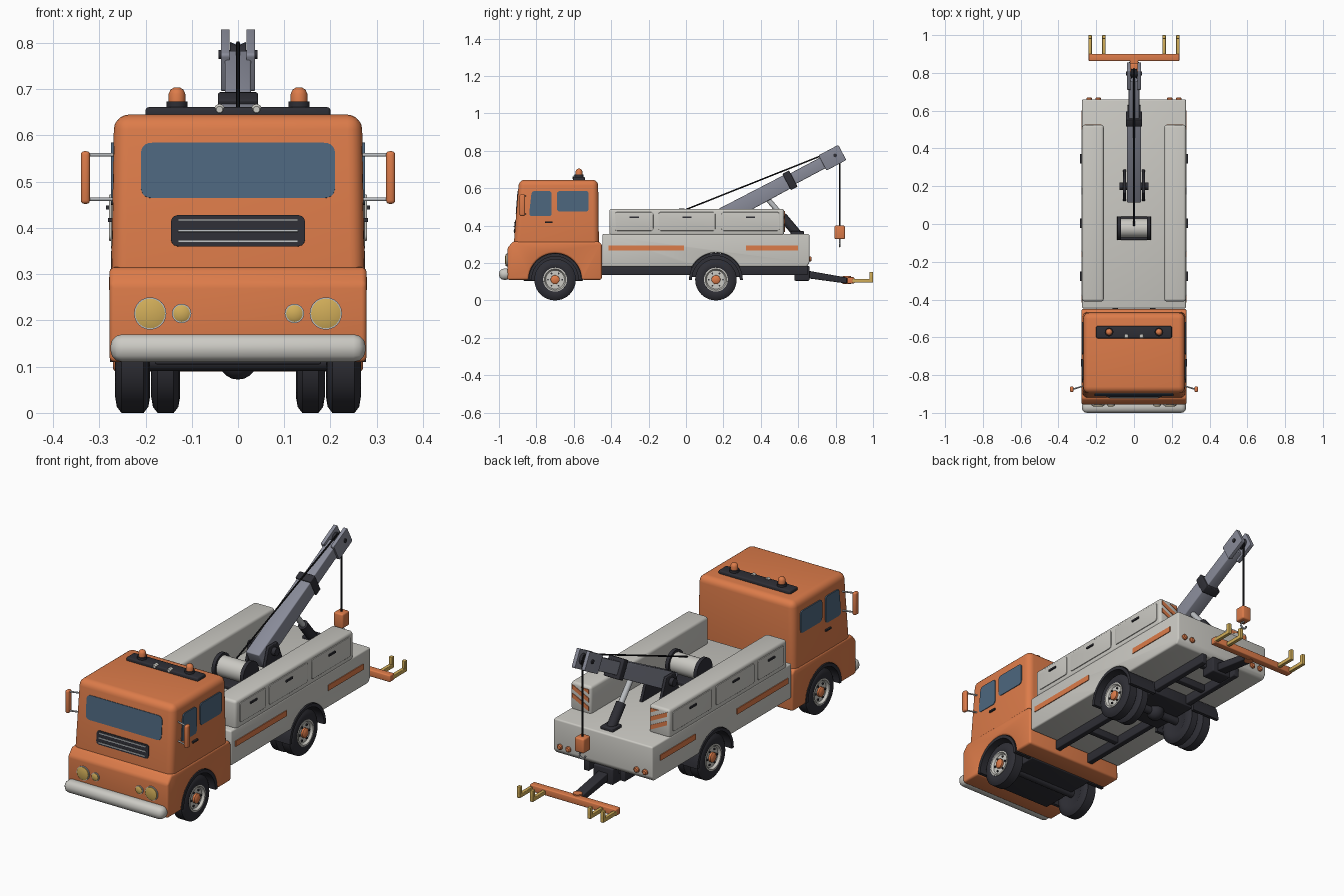
import bpy, bmesh
from math import sin, cos, pi, radians, hypot, asin
from mathutils import Vector

if "Cube" in bpy.data.objects:
    bpy.data.objects.remove(bpy.data.objects["Cube"])


def material(name, r, g, b):
    m = bpy.data.materials.new(name)
    m.diffuse_color = (r, g, b, 1)
    m.use_nodes = True
    m.node_tree.nodes["Principled BSDF"].inputs["Base Color"].default_value = m.diffuse_color
    return m


ORANGE = material("orange paint", 0.72, 0.20, 0.068)
GREY = material("light grey paint", 0.60, 0.59, 0.55)
DARK = material("charcoal", 0.028, 0.028, 0.036)
STEEL = material("boom steel", 0.25, 0.26, 0.32)
GLASS = material("blue glass", 0.075, 0.135, 0.21)
YELLOW = material("yellow", 0.64, 0.42, 0.10)
BLACK = material("cable black", 0.01, 0.01, 0.012)
SILVER = material("silver", 0.5, 0.52, 0.54)

# Mappings from profile coordinates (u, v) and depth w to space
SL = radians(4.6)      # windscreen slope
BA = radians(28)       # boom angle
AXES = {
    'x': lambda u, v, w: (w, u, v),
    'y': lambda u, v, w: (u, w, v),
    'z': lambda u, v, w: (u, v, w),
    'front': lambda u, v, w: (u, -0.92 + (v - 0.31) * sin(SL) - w * cos(SL), 0.31 + (v - 0.31) * cos(SL) + w * sin(SL)),
    'boom': lambda u, v, w: (w, 0.2 + u * cos(BA) - v * sin(BA), 0.453 + u * sin(BA) + v * cos(BA)),
}


def skin(name, rings, mat, bev=0, seg=3):
    """Bridge rings of points, cap the ends, round the sharp edges."""
    bm = bmesh.new()
    vs = [[bm.verts.new(p) for p in r] for r in rings]
    n = len(vs[0])
    for a, b in zip(vs, vs[1:]):
        for i in range(n):
            bm.faces.new((a[i], a[(i + 1) % n], b[(i + 1) % n], b[i]))
    bm.faces.new(vs[0])
    bm.faces.new(vs[-1])
    bmesh.ops.recalc_face_normals(bm, faces=bm.faces[:])
    if bev:
        edges = [e for e in bm.edges if e.calc_face_angle(0) > 0.5]
        bmesh.ops.bevel(bm, geom=edges, offset=bev, offset_type='OFFSET', segments=seg,
                        profile=0.5, affect='EDGES', clamp_overlap=True)
        bmesh.ops.recalc_face_normals(bm, faces=bm.faces[:])
    me = bpy.data.meshes.new(name)
    bm.to_mesh(me)
    bm.free()
    me.materials.append(mat)
    ob = bpy.data.objects.new(name, me)
    bpy.context.collection.objects.link(ob)
    return ob


def prism(name, pts, a, b, mat, axis='x', bev=0):
    f = AXES[axis]
    return skin(name, [[f(u, v, w) for u, v in pts] for w in (a, b)], mat, bev)


def rect(u0, u1, v0, v1):
    return [(u0, v0), (u1, v0), (u1, v1), (u0, v1)]


def rounded(pts, r, n=5):
    out = []
    for i, p in enumerate(pts):
        p = Vector(p)
        a = p + (Vector(pts[i - 1]) - p).normalized() * r
        b = p + (Vector(pts[(i + 1) % len(pts)]) - p).normalized() * r
        out += [tuple(a.lerp(p, t / n).lerp(p.lerp(b, t / n), t / n)) for t in range(n + 1)]
    return out


def box(name, x, y, z, mat, bev=0.004):
    return prism(name, rect(*x, *y), *z, mat, 'z', bev)


def ring(c, d, r, n):
    q = Vector(d).to_track_quat('Z', 'Y')
    return [Vector(c) + q @ Vector((r * cos(2 * pi * i / n), r * sin(2 * pi * i / n), 0)) for i in range(n)]


def lathe(name, c, d, prof, mat, n=24):
    d = Vector(d).normalized()
    return skin(name, [ring(Vector(c) + d * t, d, r, n) for t, r in prof], mat)


def tube(name, pts, r, mat, n=10):
    pts = [Vector(p) for p in pts]
    last = len(pts) - 1
    return skin(name, [ring(p, pts[min(i + 1, last)] - pts[max(i - 1, 0)], r, n) for i, p in enumerate(pts)], mat)


def arch(yc, r, bottom, n=20):
    """Wheel arch outline, front to back."""
    t = asin((bottom - 0.11) / r)
    angs = [pi - t - (pi - 2 * t) * i / n for i in range(n + 1)]
    return [(yc + r * cos(a), 0.11 + r * sin(a)) for a in angs]


def darken_arch(ob, yc, r):
    ob.data.materials.append(DARK)
    for p in ob.data.polygons:
        if abs(p.normal.x) < 0.5 and hypot(p.center.y - yc, p.center.z - 0.11) < r + 0.0005:
            p.material_index = 1


FY, RY = -0.70, 0.16    # axle positions

# Cab
low = prism("cab_lower", arch(FY, 0.142, 0.11) + [(-0.45, 0.11), (-0.45, 0.30), (-0.465, 0.315), (-0.925, 0.315),
            (-0.955, 0.28), (-0.955, 0.11)], -0.278, 0.278, ORANGE, bev=0.012)
darken_arch(low, FY, 0.142)
skin("cab_upper", [[(x, y, z) for x, y in ((-w, f), (w, f), (w, b), (-w, b))] for w, f, b, z in
                   ((0.275, -0.9249, -0.465, 0.25), (0.268, -0.893, -0.47, 0.645))], ORANGE, 0.032, 5)
prism("windscreen", rounded(rect(-0.21, 0.21, 0.465, 0.585), 0.025), -0.004, 0.003, GLASS, 'front')
prism("grille", rounded(rect(-0.145, 0.145, 0.36, 0.428), 0.018), -0.004, 0.004, DARK, 'front')
for v in (0.371, 0.394, 0.417):
    prism("grille_slat", rect(-0.13, 0.13, v - 0.0025, v + 0.0025), 0, 0.008, SILVER, 'front')
box("front_bumper", (-0.276, 0.276), (-1.0, -0.935), (0.11, 0.17), GREY, 0.026)
box("engine_underside", (-0.18, 0.18), (-0.87, -0.55), (0.105, 0.26), DARK)

# Roof light bar
box("light_bar", (-0.2, 0.2), (-0.605, -0.54), (0.635, 0.661), DARK, 0.007)
for s in (1, -1):
    lathe("beacon_base", (s * 0.132, -0.572, 0.655), (0, 0, 1), [(0, 0.023), (0.018, 0.023)], DARK)
    lathe("beacon", (s * 0.132, -0.572, 0.67), (0, 0, 1),
          [(0, 0.018), (0.02, 0.018), (0.029, 0.014), (0.034, 0.006)], ORANGE)
    lathe("roof_lamp", (s * 0.04, -0.585, 0.656), (0, -1, 0), [(0, 0.012), (0.015, 0.012), (0.021, 0.007)], GREY, 16)

# Bed with rear wheel arches
bed = prism("bed", [(-0.447, 0.18)] + arch(RY, 0.145, 0.18) + [(0.645, 0.18), (0.66, 0.20), (0.66, 0.355), (-0.447, 0.355)],
            -0.275, 0.275, GREY, bev=0.008)
darken_arch(bed, RY, 0.145)

for s in (1, -1):
    # Cab side details
    prism("front_side_window", rounded([(-0.84, 0.45), (-0.718, 0.45), (-0.718, 0.585), (-0.825, 0.585)], 0.018),
          s * 0.266, s * 0.2745, GLASS)
    prism("rear_side_window", rounded(rect(-0.69, -0.52, 0.475, 0.585), 0.018), s * 0.266, s * 0.2745, GLASS)
    prism("door_handle", rect(-0.755, -0.715, 0.413, 0.421), s * 0.27, s * 0.281, DARK)
    box("wing_mirror", (s * 0.32, s * 0.34), (-0.89, -0.86), (0.452, 0.566), ORANGE, 0.008)
    for z in (0.462, 0.558):
        tube("mirror_arm", [(s * 0.26, -0.855, z), (s * 0.325, -0.875, z)], 0.004, SILVER)
    for x, r in ((0.19, 0.032), (0.122, 0.018)):
        lathe("headlight_rim", (s * x, -0.945, 0.215), (0, -1, 0), [(0, r + 0.003), (0.015, r + 0.003)], SILVER)
        lathe("headlight", (s * x, -0.945, 0.215), (0, -1, 0), [(0, r), (0.018, r), (0.022, r * 0.6)], YELLOW)
    # Tool boxes with doors
    box("tool_box", (s * 0.16, s * 0.275), (-0.41, 0.525), (0.345, 0.49), GREY, 0.014)
    for a, b in ((-0.38, -0.175), (-0.147, 0.157), (0.19, 0.50)):
        prism("tool_box_door", rounded(rect(a, b, 0.372, 0.472), 0.014), s * 0.272, s * 0.279, GREY, bev=0.002)
        m = (a + b) / 2
        prism("tool_box_handle", rect(m - 0.025, m + 0.025, 0.44, 0.449), s * 0.274, s * 0.285, DARK)
    for a, b in ((-0.415, -0.01), (0.32, 0.60)):
        prism("side_stripe", rect(a, b, 0.266, 0.294), s * 0.272, s * 0.279, ORANGE)
    # Warning stripes on the box ends
    for z in (0.367, 0.410):
        prism("warning_stripe", [(s * 0.172, z), (s * 0.263, z + 0.045), (s * 0.263, z + 0.067), (s * 0.172, z + 0.022)],
              0.522, 0.528, ORANGE, 'y')
    prism("warning_stripe", [(s * 0.172, 0.453), (s * 0.215, 0.475), (s * 0.172, 0.475)], 0.522, 0.528, ORANGE, 'y')
    for x in (0.19, 0.237):
        lathe("tail_lamp", (s * x, 0.655, 0.222), (0, 1, 0), [(0, 0.014), (0.012, 0.014), (0.016, 0.009)], ORANGE, 16)
    # Mudguards
    for yc, r, w in ((FY, 0.141, 0.277), (RY, 0.144, 0.277)):
        prism("mudguard", arch(yc, r, 0.11) + arch(yc, r - 0.016, 0.11)[::-1], s * 0.12, s * w, DARK)
    # Wheels, double at the back
    for yc, x0, x1 in ((FY, 0.19, 0.266), (RY, 0.195, 0.266), (RY, 0.125, 0.188)):
        w = x1 - x0
        lathe("tyre", (s * x0, yc, 0.111), (s, 0, 0), [(0.006, 0.062), (0, 0.075), (0.004, 0.098), (0.014, 0.111),
              (w - 0.014, 0.111), (w - 0.004, 0.098), (w, 0.075), (w - 0.004, 0.064), (w - 0.02, 0.06)], DARK, 40)
        if x1 > 0.2:
            lathe("rim", (s * x1, yc, 0.111), (s, 0, 0), [(-0.03, 0.064), (-0.001, 0.064), (0, 0.057), (-0.012, 0.05),
                  (-0.012, 0.03)], GREY, 32)
            lathe("hub", (s * x1, yc, 0.111), (s, 0, 0), [(-0.02, 0.024), (-0.002, 0.024), (0.004, 0.016)], ORANGE, 20)
            for k in range(6):
                a = k * pi / 3
                lathe("wheel_nut", (s * x1, yc + 0.038 * cos(a), 0.111 + 0.038 * sin(a)), (s, 0, 0),
                      [(-0.014, 0.005), (-0.006, 0.005)], DARK, 6)
    # Chassis rail
    box("chassis_rail", (s * 0.085, s * 0.115), (-0.5, 0.65), (0.135, 0.185), DARK)

# Axles and underbody
for yc in (FY, RY):
    tube("axle", [(-0.2, yc, 0.111), (0.2, yc, 0.111)], 0.02, DARK, 16)
lathe("differential", (0, RY, 0.115), (1, 0, 0), [(0.042 * cos(a), 0.042 * sin(a) + 0.001) for a in
      [pi - pi * i / 10 for i in range(11)]], DARK)
box("rear_axle_cover", (-0.125, 0.125), (0.03, 0.29), (0.125, 0.25), DARK)
for y in (-0.25, 0.40, 0.58):
    box("cross_member", (-0.1, 0.1), (y, y + 0.03), (0.145, 0.18), DARK)

# Winch
box("winch_base", (-0.09, 0.09), (-0.085, 0.04), (0.35, 0.372), DARK)
lathe("winch_drum", (-0.07, -0.022, 0.43), (1, 0, 0), [(0, 0.05), (0.14, 0.05)], GREY, 32)
for s in (1, -1):
    lathe("winch_flange", (s * 0.07, -0.022, 0.43), (s, 0, 0), [(0, 0.062), (0.018, 0.062)], DARK, 32)
    # Boom pedestal plates
    prism("boom_pedestal", [(0.12, 0.35), (0.29, 0.35), (0.235, 0.485), (0.165, 0.485)], s * 0.042, s * 0.058, DARK, bev=0.003)
    # Boom head plates
    prism("boom_head_plate", rounded(rect(0.60, 0.72, -0.046, 0.046), 0.008), s * 0.018, s * 0.037, STEEL, 'boom', 0.002)

# Boom
tube("boom_pivot_pin", [(-0.078, 0.2, 0.453), (0.078, 0.2, 0.453)], 0.02, DARK, 16)
prism("boom_outer", [(-0.075, -0.045), (0.40, -0.04), (0.40, 0.04), (-0.075, 0.045)], -0.038, 0.038, STEEL, 'boom', 0.005)
prism("boom_collar", rect(0.383, 0.423, -0.049, 0.049), -0.043, 0.043, DARK, 'boom', 0.004)
prism("boom_inner", rect(0.35, 0.645, -0.032, 0.032), -0.028, 0.028, STEEL, 'boom', 0.004)
lathe("head_pulley", (-0.017, 0.797, 0.775), (1, 0, 0), [(0, 0.027), (0.012, 0.022), (0.022, 0.022), (0.034, 0.027)], DARK)
tube("head_pin", [(-0.042, 0.797, 0.775), (0.042, 0.797, 0.775)], 0.01, DARK, 12)

# Lift ram
tube("ram_barrel", [(0, 0.595, 0.355), (0, 0.515, 0.45)], 0.024, DARK, 16)
tube("ram_rod", [(0, 0.52, 0.445), (0, 0.43, 0.55)], 0.014, SILVER, 14)
box("ram_foot", (-0.035, 0.035), (0.56, 0.63), (0.35, 0.37), DARK)

# Cable, hook block and hook
tube("cable", [(0, -0.01, 0.482), (0, 0.79, 0.80), (0, 0.81, 0.798), (0, 0.822, 0.78), (0, 0.822, 0.39)], 0.004, BLACK, 8)
box("hook_block", (-0.026, 0.026), (0.794, 0.850), (0.327, 0.400), ORANGE, 0.008)
tube("hook", [(0, 0.822, 0.335), (0, 0.822, 0.322)] + [(0.016 * sin(a), 0.822, 0.304 + 0.016 * cos(a)) for a in
     [radians(20 + 28 * i) for i in range(10)]], 0.005, SILVER, 8)

# Wheel lift at the rear
box("lift_bracket", (-0.055, 0.055), (0.58, 0.66), (0.105, 0.185), DARK, 0.006)
prism("lift_arm", [(0.60, 0.125), (0.86, 0.09), (0.86, 0.122), (0.60, 0.168)], -0.026, 0.026, DARK, bev=0.004)
lathe("lift_pivot", (0, 0.86, 0.088), (0, 0, 1), [(0, 0.022), (0.042, 0.022)], ORANGE, 20)
box("lift_crossbar", (-0.24, 0.24), (0.863, 0.90), (0.09, 0.124), ORANGE, 0.005)
for x in (-0.232, -0.16, 0.16, 0.232):
    box("lift_fork", (x - 0.009, x + 0.009), (0.89, 1.0), (0.095, 0.115), YELLOW, 0.003)
    box("lift_fork_pin", (x - 0.009, x + 0.009), (0.98, 1.0), (0.10, 0.152), YELLOW, 0.003)

# Smooth shading with crisp edges
for ob in bpy.context.collection.objects:
    ob.select_set(True)
    bpy.context.view_layer.objects.active = ob
bpy.ops.object.shade_smooth_by_angle(angle=radians(38))
